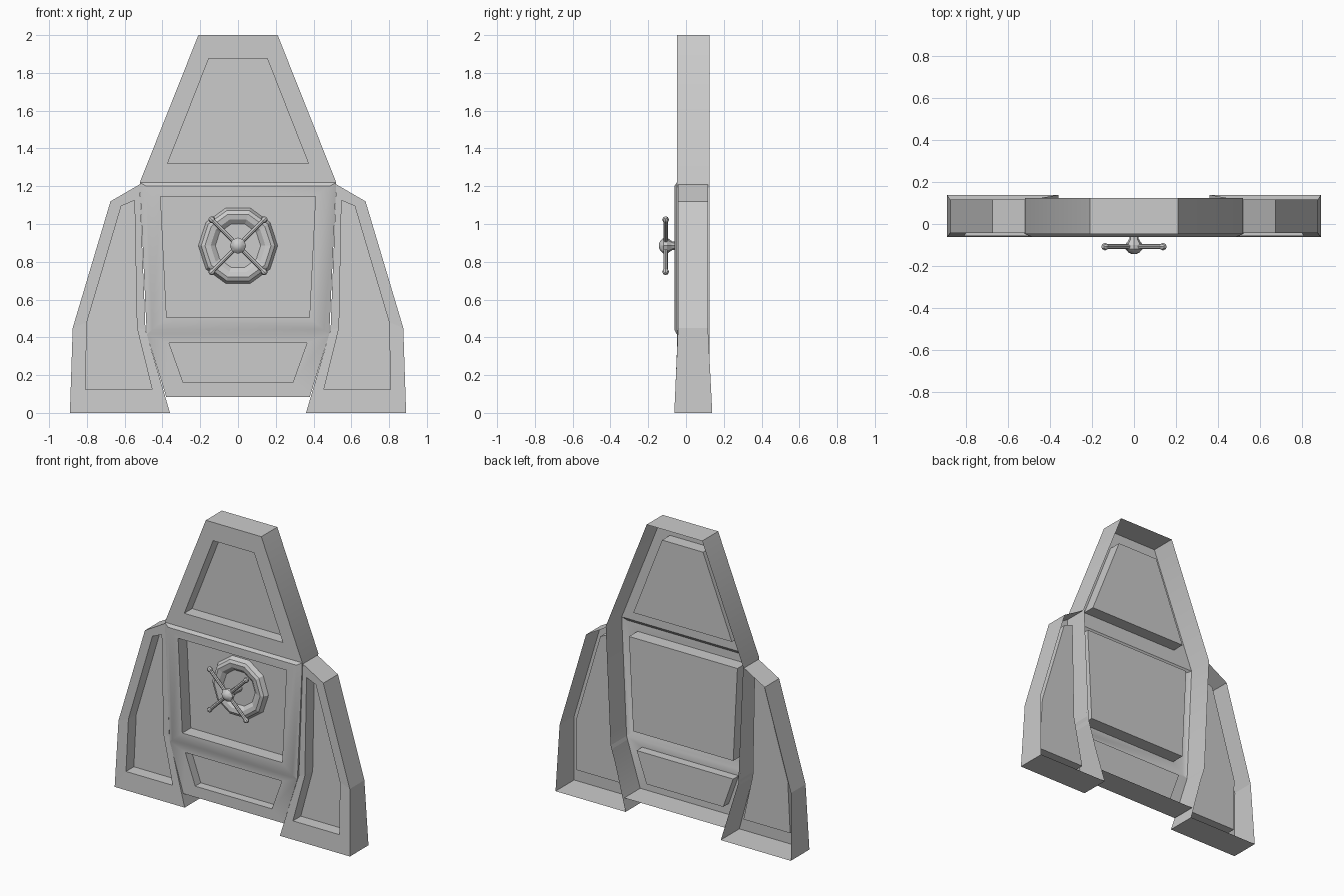
import bpy, bmesh
from math import pi, cos, sin
from mathutils import Vector, Matrix

if "Cube" in bpy.data.objects:
    bpy.data.objects.remove(bpy.data.objects["Cube"])


def finish(bm, name, smooth=False):
    bmesh.ops.remove_doubles(bm, verts=bm.verts, dist=0.0005)
    bmesh.ops.recalc_face_normals(bm, faces=bm.faces)
    me = bpy.data.meshes.new(name)
    bm.to_mesh(me)
    bm.free()
    ob = bpy.data.objects.new(name, me)
    bpy.context.collection.objects.link(ob)
    if smooth:
        bpy.context.view_layer.objects.active = ob
        ob.select_set(True)
        bpy.ops.object.shade_smooth_by_angle(angle=pi / 6)
        ob.select_set(False)
    return ob


def skin(bm, loops, skip=(), cap=True):
    """Bridge loops in order, close the last; 'skip' omits edges of the first band."""
    rows = [[bm.verts.new(p) for p in loop] for loop in loops]
    n = len(rows[0])
    for k, (a, b) in enumerate(zip(rows, rows[1:])):
        for i in range(n):
            if k == 0 and i in skip:
                continue
            j = (i + 1) % n
            bm.faces.new((a[i], a[j], b[j], b[i]))
    if cap:
        bm.faces.new(rows[-1])


def at(pts, y):
    return [(x, y(z) if callable(y) else y, z) for x, z in pts]


def trap(xt, zt, xb, zb):
    return [(-xt, zt), (xt, zt), (xb, zb), (-xb, zb)]


# hull: one open-backed shell of three sections, each with a sunken panel
FRONT, BACK = -0.048, 0.125
bm = bmesh.new()
upper, upper_panel = trap(.21, 2, .52, 1.22), trap(.155, 1.875, .373, 1.32)
skin(bm, [at(upper, BACK), at(upper, FRONT), at(upper_panel, FRONT),
          at(upper_panel, FRONT + .085)], skip=(2,))
middle, raised = trap(.52, 1.22, .483, .415), trap(.485, 1.2, .455, .44)
middle_panel = trap(.41, 1.145, .378, .505)
skin(bm, [at(middle, BACK), at(middle, FRONT), at(raised, -.062),
          at(middle_panel, -.062), at(middle_panel, .03)], skip=(0, 2))
lower, lower_panel = trap(.483, .415, .38, .085), trap(.365, .37, .29, .16)
skin(bm, [at(lower, BACK), at(lower, FRONT), at(lower_panel, FRONT),
          at(lower_panel, FRONT + .06)], skip=(0,))
finish(bm, "hull", smooth=True)


# side fins: open-backed shells that thicken towards the foot
def flare(z):
    return max(0, (0.44 - z) / 0.44)


def fin_front(z):
    return -.042 - .02 * flare(z)


def fin_back(z):
    return .116 + .023 * flare(z)


fin = [(.52, 1.21), (.675, 1.12), (.875, .45), (.89, 0), (.36, 0), (.49, .44)]
fin_panel = [(.548, 1.125), (.618, 1.095), (.80, .48), (.808, .125), (.455, .125), (.535, .45)]
bm = bmesh.new()
skin(bm, [at(fin, fin_back), at(fin, fin_front), at(fin_panel, fin_front),
          at(fin_panel, lambda z: fin_front(z) + .085)])
fins = finish(bm, "side_fins")
fins.modifiers.new("mirror", 'MIRROR')

# round hatch collar on the middle panel
CZ = 0.885


def ring(r, y, n=10):
    return [(r * cos(2 * pi * i / n), y, CZ + r * sin(2 * pi * i / n)) for i in range(n)]


bm = bmesh.new()
skin(bm, [ring(.21, .03), ring(.195, .0), ring(.175, -.01),
          ring(.145, -.005), ring(.12, .015)])
finish(bm, "hatch_collar")

# shaft and faceted hub of the hatch wheel
bm = bmesh.new()
skin(bm, [ring(.022, .015, 8), ring(.022, -.07, 8), ring(.028, -.08, 8), ring(.043, -.1, 8),
          ring(.043, -.118, 8), ring(.025, -.137, 8), ring(.01, -.143, 8)])
finish(bm, "hatch_hub", smooth=True)

# crossed handle bars with ball ends
bm = bmesh.new()
centre = Vector((0, -.108, CZ))
for a in (pi / 4, -pi / 4):
    turn = Matrix.Translation(centre) @ Matrix.Rotation(a, 4, 'Y')
    bmesh.ops.create_cone(bm, cap_ends=True, segments=8, radius1=.012, radius2=.012,
                          depth=.38, matrix=turn)
    for s in (-1, 1):
        bmesh.ops.create_uvsphere(bm, u_segments=8, v_segments=6, radius=.018,
                                  matrix=turn @ Matrix.Translation((0, 0, s * .195)))
finish(bm, "hatch_handles", smooth=True)
